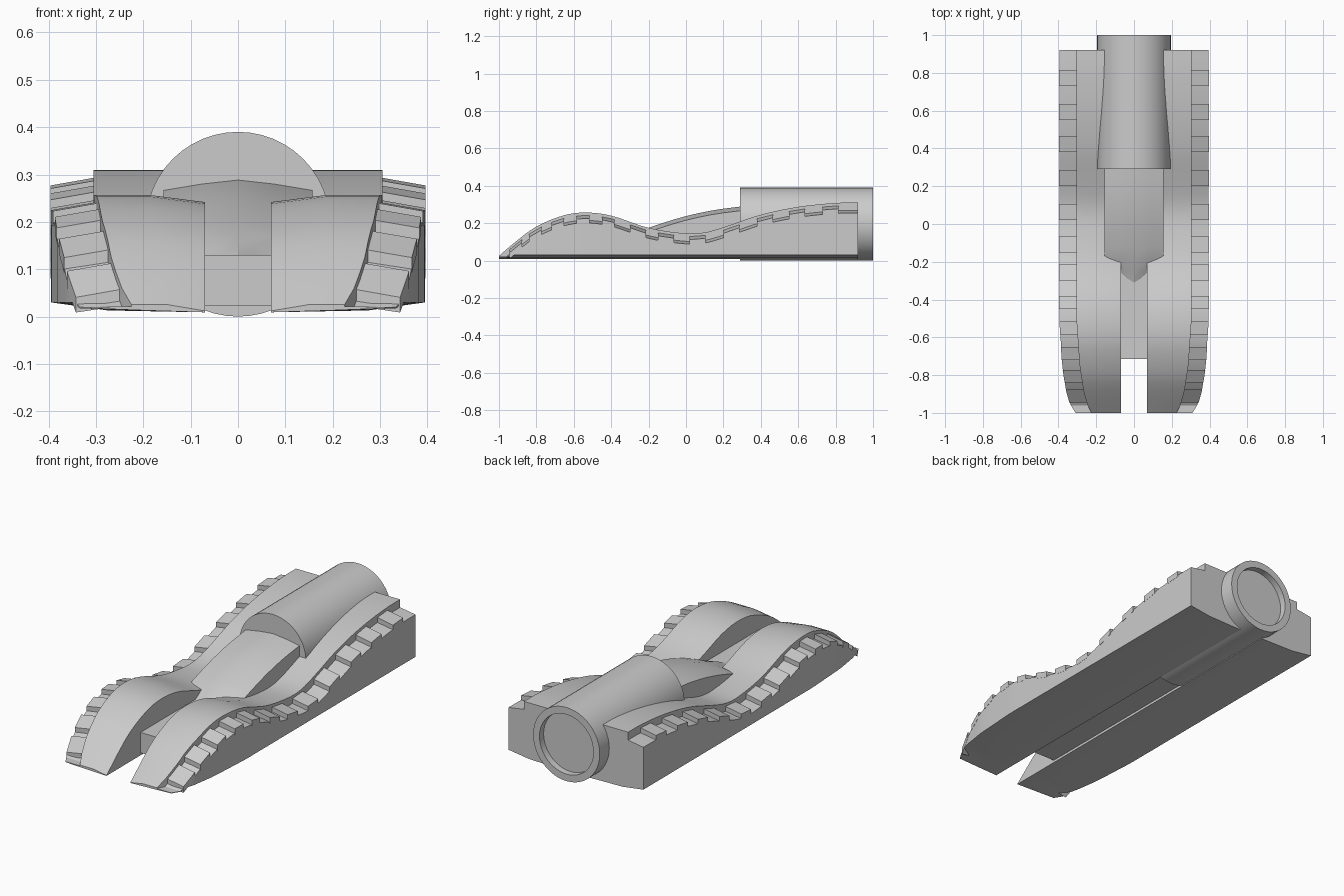
import bpy, bmesh, math

if "Cube" in bpy.data.objects:
    bpy.data.objects.remove(bpy.data.objects["Cube"])

TOP = [(-1, .025), (-.9, .11), (-.8, .182), (-.65, .243), (-.53, .257), (-.4, .24), (-.2, .175),
       (0, .145), (.1, .15), (.2, .178), (.4, .245), (.6, .287), (.8, .308), (.92, .31)]
OUTER = [(-1, .31), (-.95, .34), (-.88, .36), (-.75, .38), (-.5, .395), (.92, .395)]
CAP = [(-1, .225), (-.95, .25), (-.88, .268), (-.75, .288), (-.5, .305), (.92, .305)]


def lerp(pts, y):
    for (a, u), (b, v) in zip(pts, pts[1:]):
        if y <= b:
            return u + (v - u) * (y - a) / (b - a)
    return pts[-1][1]


def smooth(pts, y):
    """Cubic interpolation with finite-difference slopes."""
    n = len(pts)
    i = next((k for k in range(n - 1) if y <= pts[k + 1][0]), n - 2)

    def slope(k):
        a, b = pts[max(k - 1, 0)], pts[min(k + 1, n - 1)]
        return (b[1] - a[1]) / (b[0] - a[0])
    (a, u), (b, v) = pts[i], pts[i + 1]
    h = b - a
    t = (y - a) / h
    return (u * (2*t**3 - 3*t*t + 1) + v * (3*t*t - 2*t**3)
            + h * (slope(i) * (t**3 - 2*t*t + t) + slope(i + 1) * (t**3 - t*t)))


def top(y):
    return smooth(TOP, y)


def loft(bm, rings, close=False):
    rows = [[bm.verts.new(p) for p in r] for r in rings]
    n = len(rows[0])
    pairs = list(zip(rows, rows[1:])) + ([(rows[-1], rows[0])] if close else [])
    for a, b in pairs:
        for i in range(n):
            j = (i + 1) % n
            bm.faces.new((a[i], a[j], b[j], b[i]))
    if not close:
        bm.faces.new(rows[0])
        bm.faces.new(rows[-1][::-1])


def finish(bm, name, mirror=False, angle=25):
    bmesh.ops.recalc_face_normals(bm, faces=bm.faces)
    me = bpy.data.meshes.new(name)
    bm.to_mesh(me)
    bm.free()
    ob = bpy.data.objects.new(name, me)
    bpy.context.collection.objects.link(ob)
    if mirror:
        ob.modifiers.new("mirror", 'MIRROR')
    bpy.ops.object.select_all(action='DESELECT')
    ob.select_set(True)
    bpy.context.view_layer.objects.active = ob
    bpy.ops.object.shade_smooth_by_angle(angle=math.radians(angle))
    return ob


# wavy side hulls with a stepped outer ledge
bm = bmesh.new()
rings = []
N = 48
for k in range(N + 1):
    y = -1 + 1.92 * k / N
    z, xo, xc = top(y), lerp(OUTER, y), lerp(CAP, y)
    inner = z - .015 * min(1, max(0, (.2 - y) / .3))
    lip = max(z - .042, .021)
    edge = max(z - .056, .0205)
    rings.append([(.07, y, .009), (.07, y, max(inner, .012)), (.07 + (xc - .07) * .5, y, z),
                  (xc, y, z), (xc, y, lip), (xo, y, edge),
                  (xo, y, min(.03, edge - .003)), (xc - .03, y, .013)])
loft(bm, rings)
finish(bm, "side_hull", True)

# raised tread blocks along the ledge
bm = bmesh.new()
starts = [-.945, -.84, -.72, -.585, -.45, -.3, -.15, .02, .2, .38, .55, .73]
for y0 in starts:
    y1 = y0 + (.085 if y0 > -.4 else .068)
    ring = []
    for y in (y0, y1):
        z, xo, xc = top(y), lerp(OUTER, y) + .001, lerp(CAP, y) - .005
        ring.append([(xc, y, z - .05), (xc, y, z - .015), (xo, y, z - .032), (xo, y, z - .064)])
    loft(bm, ring)
finish(bm, "tread_block", True, 10)

# low floor block between the hulls
bm = bmesh.new()
loft(bm, [[(-.075, y, .022), (-.075, y, .13), (.075, y, .13), (.075, y, .022)] for y in (-.715, .9)])
finish(bm, "floor_block")

# arched rising deck
bm = bmesh.new()
DECK = [(-.31, .13), (-.2, .175), (-.07, .218), (.05, .25), (.17, .273), (.32, .292)]
rings = []
for k in range(11):
    y = -.31 + .63 * k / 10
    z, w = smooth(DECK, y), .07 if y < -.24 else .157
    d = .022
    rings.append([(-w, y, .06), (-w, y, z - d), (-w * .5, y, z - d * .4), (0, y, z),
                  (w * .5, y, z - d * .4), (w, y, z - d), (w, y, .06)])
loft(bm, rings)
finish(bm, "deck")

# rear barrel with recessed end
bm = bmesh.new()
SEG = 48
prof = [(.29, .195), (1, .195), (1, .158), (.965, .158)]
loft(bm, [[(r * math.sin(2 * math.pi * i / SEG), y, .195 + r * math.cos(2 * math.pi * i / SEG))
           for i in range(SEG)] for y, r in prof])
finish(bm, "rear_barrel", angle=30)
